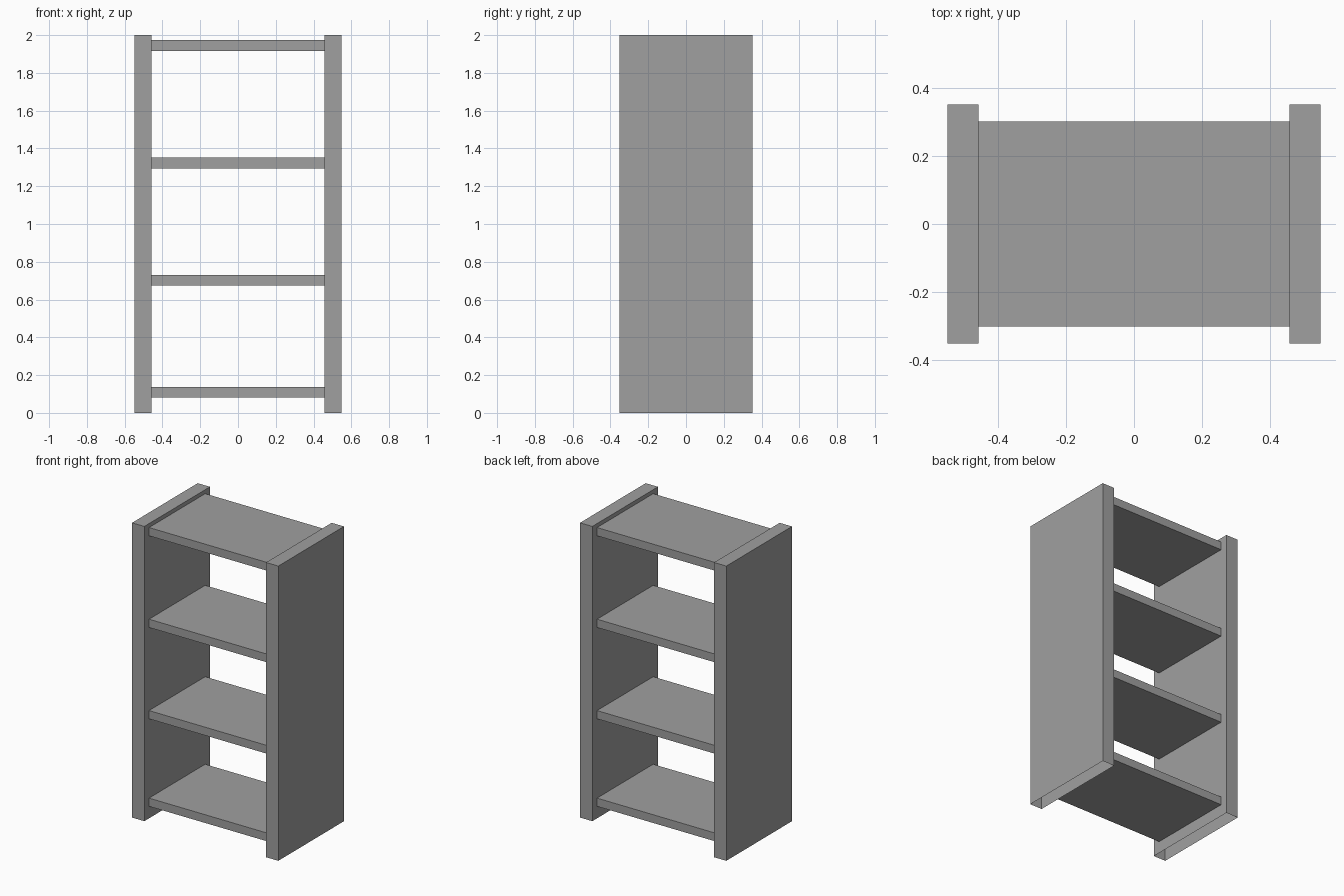
import bpy
import bmesh
from mathutils import Matrix

cube = bpy.data.objects.get("Cube")
if cube:
    bpy.data.objects.remove(cube, do_unlink=True)

GREY = (0.35, 0.35, 0.35, 1.0)
grey = bpy.data.materials.new("plain_grey")
grey.use_nodes = True
grey.diffuse_color = GREY
grey.node_tree.nodes["Principled BSDF"].inputs["Base Color"].default_value = GREY


def box(name, size, centre, open_bottom=False):
    """Flat-shaded box, optionally without its underside."""
    bm = bmesh.new()
    bmesh.ops.create_cube(bm, size=1, matrix=Matrix.Diagonal((*size, 1)))
    if open_bottom:
        under = [f for f in bm.faces if f.normal.z < -0.5]
        bmesh.ops.delete(bm, geom=under, context='FACES_ONLY')
    mesh = bpy.data.meshes.new(name)
    bm.to_mesh(mesh)
    bm.free()
    mesh.materials.append(grey)
    obj = bpy.data.objects.new(name, mesh)
    obj.location = centre
    bpy.context.collection.objects.link(obj)
    return obj


HEIGHT = 2.0
OUTER, INNER = 0.549, 0.457
PANEL_DEPTH, SHELF_DEPTH = 0.704, 0.602
SHELF_THICK = 0.056

# Upright side panels, hollow underneath
for side, sign in (("left", 1), ("right", -1)):
    box(side + "_side_panel", (OUTER - INNER, PANEL_DEPTH, HEIGHT),
        (sign * (OUTER + INNER) / 2, 0, HEIGHT / 2), open_bottom=True)

# Shelves set between the panels
shelf_tops = {"bottom": 0.137, "lower": 0.731, "upper": 1.351, "top": 1.973}
for level, z in shelf_tops.items():
    box(level + "_shelf", (2 * INNER, SHELF_DEPTH, SHELF_THICK),
        (0, 0, z - SHELF_THICK / 2))
